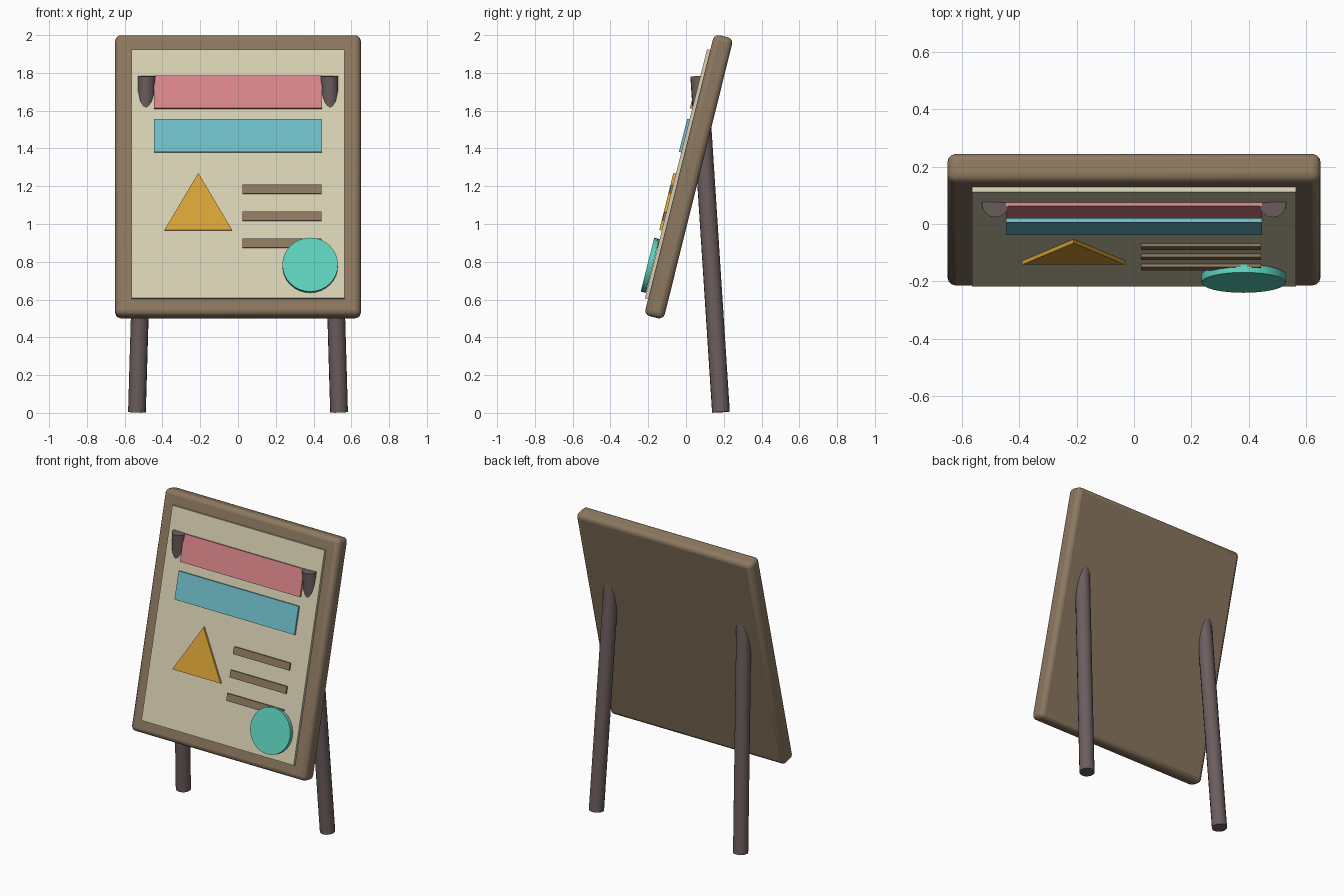
import bpy, math
from mathutils import Matrix, Vector

if "Cube" in bpy.data.objects:
    bpy.data.objects.remove(bpy.data.objects["Cube"])

TILT = math.radians(14)
# Board frame: local x = width, local z = up the board, local -y = out of its face
BOARD = Matrix.Translation((0, 0.015, 1.25)) @ Matrix.Rotation(-TILT, 4, 'X')
FACE = 0.07  # distance of the paper's front from the board centre


def material(name, hex_code):
    def lin(v):
        return v / 12.92 if v <= 0.04045 else ((v + 0.055) / 1.055) ** 2.4
    m = bpy.data.materials.new(name)
    rgb = [lin(int(hex_code[i:i + 2], 16) / 255) for i in (0, 2, 4)]
    m.diffuse_color = (*rgb, 1)
    m.use_nodes = True
    m.node_tree.nodes["Principled BSDF"].inputs["Base Color"].default_value = m.diffuse_color
    return m


wood = material("brown wood", "8c7860")
leg_wood = material("dark grey wood", "6c5d5d")
paper = material("cream paper", "d8d0b2")
pink = material("pink", "da868a")
blue = material("light blue", "70bfca")
gold = material("gold", "d9a336")
teal = material("teal", "5dd2bd")


def finish(name, mat, matrix):
    ob = bpy.context.object
    ob.name = name
    ob.data.transform(matrix)
    ob.data.materials.append(mat)
    return ob


def local_z(z, n):
    """Height up the board for world height z at distance n off the board."""
    return (z - 1.25 - n * math.sin(TILT)) / math.cos(TILT)


def plate(name, mat, x0, x1, z0, z1, front, thick):
    """Flat box lying on the tilted board, given by world heights."""
    a, b = local_z(z0, front), local_z(z1, front)
    bpy.ops.mesh.primitive_cube_add(size=1)
    place = Matrix.Translation(((x0 + x1) / 2, -front + thick / 2, (a + b) / 2))
    size = Matrix.Diagonal((x1 - x0, thick, b - a, 1))
    return finish(name, mat, BOARD @ place @ size)


def disc(name, mat, sides, radius, x, z, front, thick):
    """Disc or regular polygon lying on the board, first corner pointing up."""
    bpy.ops.mesh.primitive_cylinder_add(vertices=sides, radius=radius, depth=thick)
    place = Matrix.Translation((x, -front + thick / 2, z))
    return finish(name, mat, BOARD @ place @ Matrix.Rotation(math.pi / 2, 4, 'X'))


# Board with rounded edges
bpy.ops.mesh.primitive_cube_add(size=1)
board = finish("board", wood, Matrix.Diagonal((1.30, 0.105, 1.533, 1)))
bevel = board.modifiers.new("rounded edges", 'BEVEL')
bevel.width = 0.03
bevel.segments = 3
board.data.transform(BOARD)
bpy.ops.object.shade_smooth_by_angle(angle=math.radians(35))

# Paper sheet
plate("paper_sheet", paper, -0.565, 0.565, 0.607, 1.925, FACE, 0.022)

# Coloured banners
plate("pink_banner", pink, -0.445, 0.445, 1.613, 1.785, 0.083, 0.015)
plate("blue_banner", blue, -0.445, 0.445, 1.382, 1.557, 0.083, 0.015)

# Text-like bars
for i in range(3):
    z = 1.185 - i * 0.143
    plate(f"line_bar_{i + 1}", wood, 0.025, 0.442, z - 0.023, z + 0.023, 0.081, 0.013)

# Triangle and round badge
disc("triangle", gold, 3, 0.207, -0.21, local_z(1.27, 0.084) - 0.207, 0.084, 0.016)
badge = disc("round_badge", teal, 32, 0.147, 0.382, local_z(0.785, 0.1), 0.1, 0.028)
bpy.ops.object.shade_smooth_by_angle(angle=math.radians(35))

# Rear legs, leaning in and poking through the board
for side, label in ((-1, "left"), (1, "right")):
    foot = Vector((side * 0.535, 0.185, 0.004))
    top = Vector((side * 0.483, 0.07, 1.783))
    axis = top - foot
    bpy.ops.mesh.primitive_cylinder_add(vertices=16, radius=0.047, depth=axis.length)
    turn = axis.to_track_quat('Z', 'Y').to_matrix().to_4x4()
    finish(f"{label}_leg", leg_wood, Matrix.Translation((foot + top) / 2) @ turn)
    bpy.ops.object.shade_smooth_by_angle(angle=math.radians(35))
